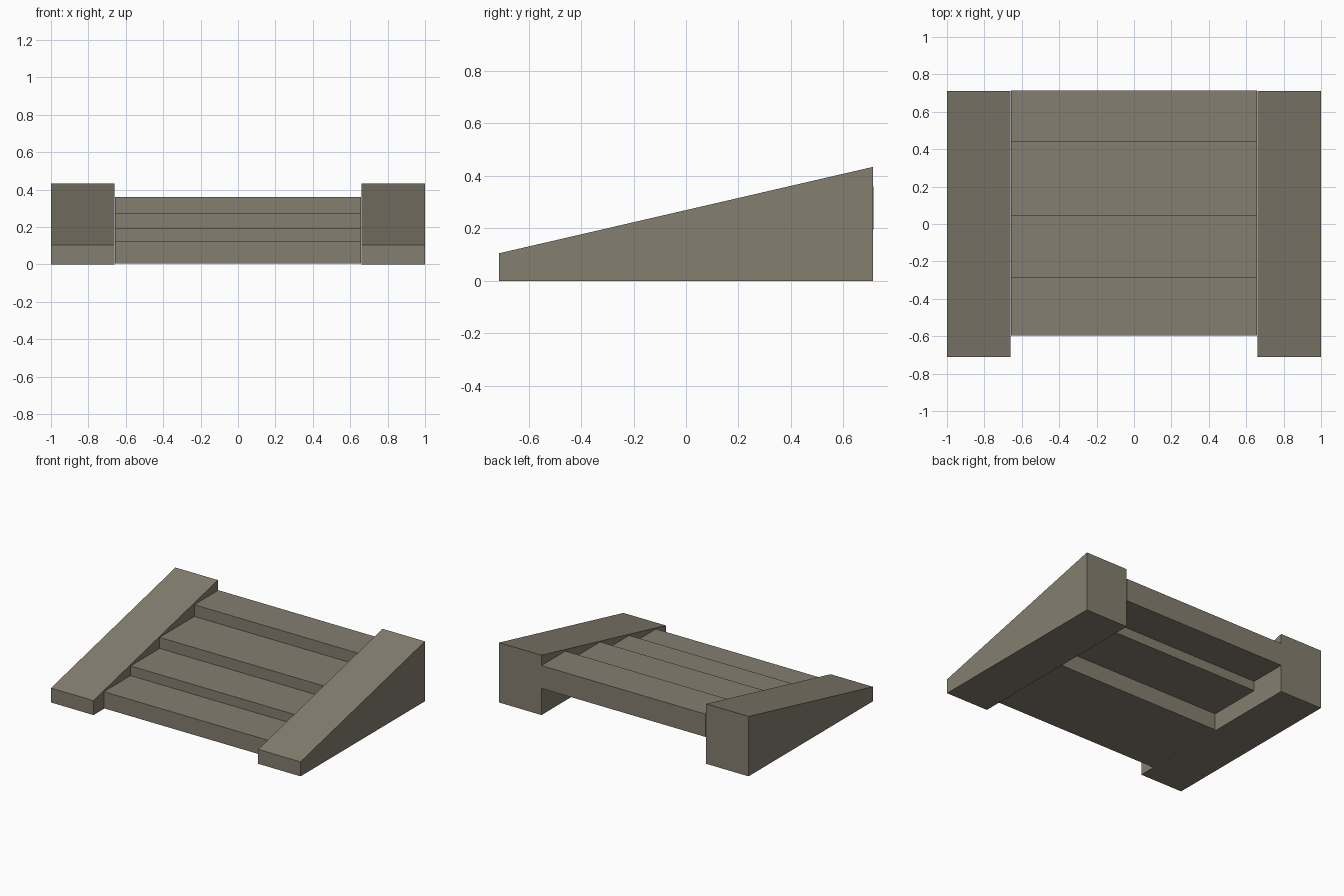
import bpy
import bmesh

if "Cube" in bpy.data.objects:
    bpy.data.objects.remove(bpy.data.objects["Cube"])

stone = bpy.data.materials.new("warm grey stone")
stone.diffuse_color = (0.235, 0.209, 0.160, 1)
stone.use_nodes = True
stone.node_tree.nodes["Principled BSDF"].inputs["Base Color"].default_value = stone.diffuse_color


def extrude_profile(name, profile, x0, x1):
    """Extrude a (y, z) side profile along x from x0 to x1."""
    bm = bmesh.new()
    face = bm.faces.new([bm.verts.new((x0, y, z)) for y, z in profile])
    ext = bmesh.ops.extrude_face_region(bm, geom=[face])
    moved = [g for g in ext["geom"] if isinstance(g, bmesh.types.BMVert)]
    bmesh.ops.translate(bm, verts=moved, vec=(x1 - x0, 0, 0))
    bmesh.ops.recalc_face_normals(bm, faces=bm.faces[:])
    mesh = bpy.data.meshes.new(name)
    bm.to_mesh(mesh)
    bm.free()
    mesh.materials.append(stone)
    obj = bpy.data.objects.new(name, mesh)
    bpy.context.collection.objects.link(obj)
    return obj


# Sloped side walls
wall = [(-0.712, 0), (0.712, 0), (0.712, 0.434), (-0.712, 0.105)]
extrude_profile("left_wall", wall, -1.0, -0.66)
extrude_profile("right_wall", wall, 0.66, 1.0)

# Stair flight: treads on top, stepped and open underneath at the back
edges = [-0.595, -0.29, 0.043, 0.44, 0.715]   # riser positions, then back edge
tops = [0.125, 0.195, 0.275, 0.36]
bottoms = [0.005, 0.005, 0.125, 0.195]
upper, lower = [], []
for i, (top, bottom) in enumerate(zip(tops, bottoms)):
    upper += [(edges[i], top), (edges[i + 1], top)]
    if i != 1:
        lower.append((edges[i] if i else edges[0], bottom))
    if i != 0:
        lower.append((edges[i + 1], bottom))
extrude_profile("stair_steps", upper + lower[::-1], -0.658, 0.658)
